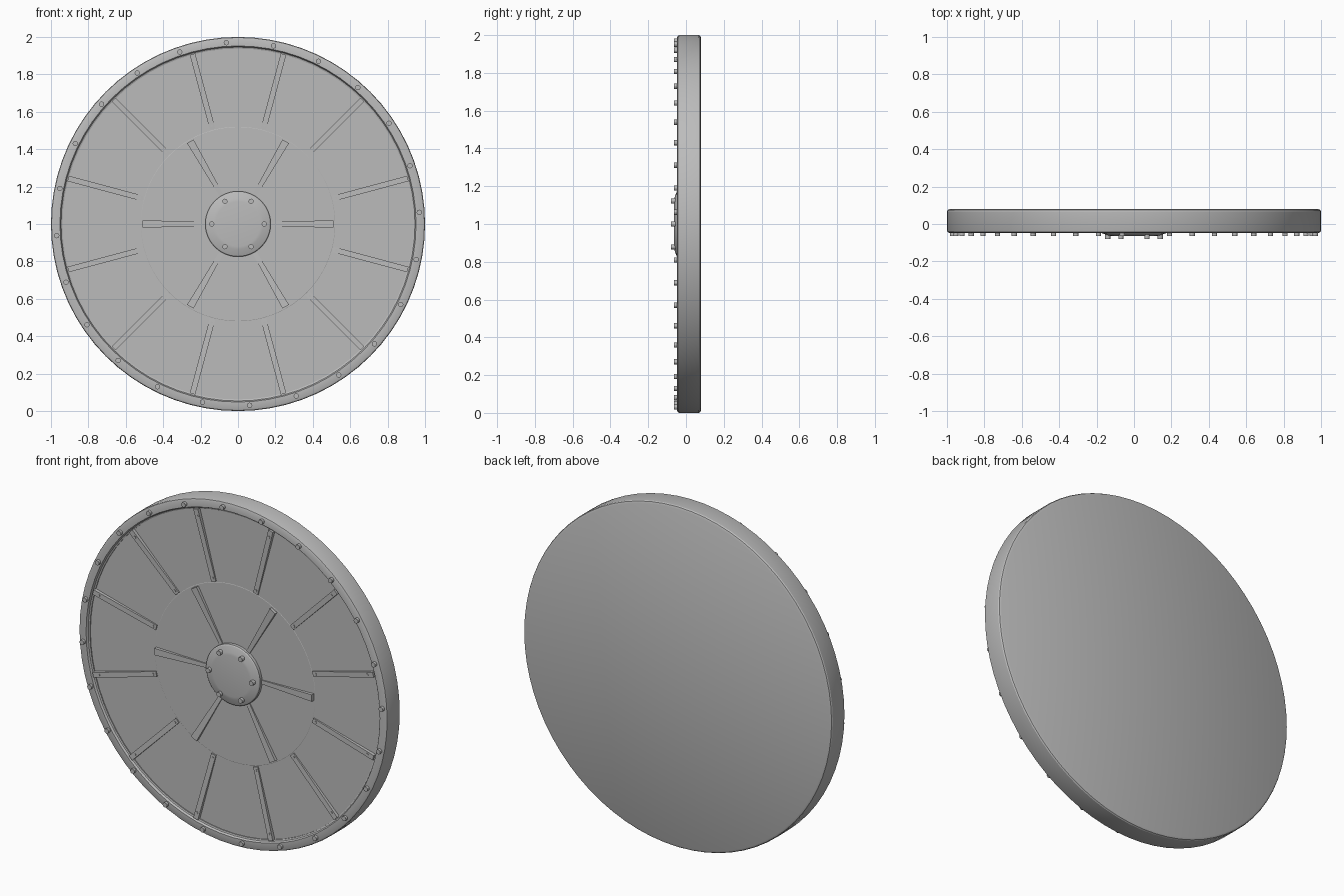
import bpy, bmesh
from math import cos, sin, radians, pi
from mathutils import Matrix, Vector

cube = bpy.data.objects.get("Cube")
if cube:
    bpy.data.objects.remove(cube)

grey = bpy.data.materials.new("plain grey")
grey.use_nodes = True
colour = (0.5, 0.5, 0.5, 1)
grey.diffuse_color = colour
grey.node_tree.nodes["Principled BSDF"].inputs["Base Color"].default_value = colour

CENTRE = Vector((0, 0, 1))
PLATE = -0.026          # depth of the recessed face
RIM = -0.047            # depth of the rim face


def finish(name, bm):
    bmesh.ops.recalc_face_normals(bm, faces=bm.faces)
    mesh = bpy.data.meshes.new(name)
    bm.to_mesh(mesh)
    bm.free()
    mesh.materials.append(grey)
    obj = bpy.data.objects.new(name, mesh)
    bpy.context.collection.objects.link(obj)
    bpy.ops.object.select_all(action='DESELECT')
    obj.select_set(True)
    bpy.context.view_layer.objects.active = obj
    bpy.ops.object.shade_smooth_by_angle(angle=radians(25))
    return obj


def lathe(name, profile, steps):
    """Spin (radius, y) points around the wheel axis."""
    bm = bmesh.new()
    verts = [bm.verts.new((r, y, 1)) for r, y in profile]
    edges = [bm.edges.new(pair) for pair in zip(verts, verts[1:])]
    bmesh.ops.spin(bm, geom=verts + edges, cent=CENTRE, axis=(0, 1, 0),
                   angle=2 * pi, steps=steps, use_merge=True)
    bmesh.ops.remove_doubles(bm, verts=bm.verts, dist=0.00005)
    return finish(name, bm)


def bolts(name, places, radius, sides):
    """Short bolt heads; each place is (radius, angle, base y, top y)."""
    bm = bmesh.new()
    for r, a, base, top in places:
        spot = Vector((r * cos(a), (base + top) / 2, 1 + r * sin(a)))
        bmesh.ops.create_cone(
            bm, cap_ends=True, segments=sides, radius1=radius, radius2=radius,
            depth=base - top,
            matrix=Matrix.Translation(spot) @ Matrix.Rotation(pi / 2, 4, 'X'))
    return finish(name, bm)


def ribs(name, angles, inner, outer):
    """Tapered wedges; each end is (radius, half width, front y)."""
    bm = bmesh.new()
    for a in angles:
        along, across = Vector((cos(a), 0, sin(a))), Vector((-sin(a), 0, cos(a)))
        rings = []
        for r, half, front in (inner, outer):
            rings.append([bm.verts.new(CENTRE + along * r + across * w + Vector((0, y, 0)))
                          for w, y in ((-half, PLATE + 0.005), (half, PLATE + 0.005),
                                       (half, front), (-half, front))])
        low, high = rings
        bm.faces.new(low)
        bm.faces.new(high)
        for i in range(4):
            j = (i + 1) % 4
            bm.faces.new((low[i], low[j], high[j], high[i]))
    return finish(name, bm)


def turns(count, offset=0):
    return [radians(offset) + 2 * pi * i / count for i in range(count)]


# Wheel body: bevelled drum with a raised rim and a recessed face
lathe("wheel_body", [
    (0, 0.08), (0.985, 0.08), (0.996, 0.075), (1, 0.068),
    (1, -0.035), (0.997, -0.043), (0.988, RIM), (0.952, RIM),
    (0.946, -0.035), (0.938, -0.032), (0.938, PLATE),
    (0.52, PLATE), (0.518, PLATE - 0.001), (0, PLATE - 0.001)], 72)

# Domed hub cap
lathe("hub_cap", [(0.175, PLATE + 0.005), (0.175, -0.045), (0.17, -0.05),
                  (0.135, -0.062), (0.12, -0.064), (0, -0.064)], 48)

# Radial ribs, growing taller outwards
inner_angles, outer_angles = turns(6), turns(12, 15)
ribs("inner_ribs", inner_angles, (0.16, 0.011, -0.032), (0.51, 0.02, -0.046))
ribs("outer_ribs", outer_angles, (0.525, 0.015, -0.033), (0.94, 0.015, -0.046))

# Bolt heads on rim, hub and ribs
bolts("rim_bolts", [(0.971, a, RIM + 0.003, -0.063) for a in turns(24, 3.7)], 0.014, 12)
bolts("hub_bolts", [(0.14, a, -0.055, -0.08) for a in inner_angles], 0.014, 12)
bolts("rib_bolts", [(r, a, PLATE, y) for a in outer_angles
                    for r, y in ((0.545, -0.037), (0.9, -0.048))], 0.007, 8)
